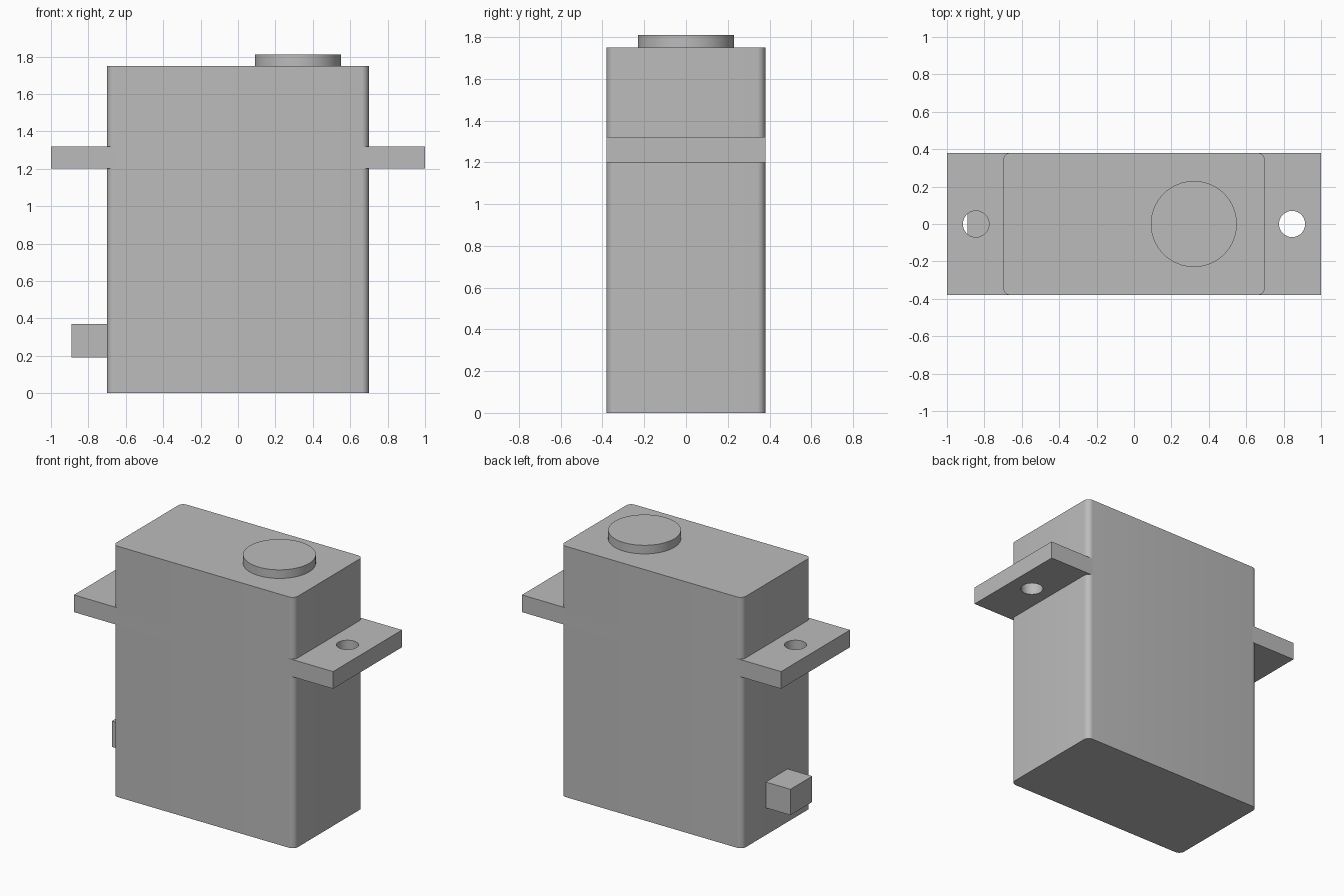
import bpy
import bmesh
import math
from mathutils import Matrix, Vector

default = bpy.data.objects.get("Cube")
if default:
    bpy.data.objects.remove(default, do_unlink=True)

# One grey plastic for every part
GREY = (0.5, 0.5, 0.5, 1.0)
plastic = bpy.data.materials.new("grey_plastic")
plastic.use_nodes = True
plastic.diffuse_color = GREY
shader = next(n for n in plastic.node_tree.nodes if n.type == "BSDF_PRINCIPLED")
shader.inputs["Base Color"].default_value = GREY


def add_object(name, bm):
    mesh = bpy.data.meshes.new(name)
    bm.to_mesh(mesh)
    bm.free()
    mesh.materials.append(plastic)
    obj = bpy.data.objects.new(name, mesh)
    bpy.context.collection.objects.link(obj)
    return obj


def box(name, low, high, corner=0.0):
    """Box between two corners, with optional rounded upright edges."""
    low, high = Vector(low), Vector(high)
    bm = bmesh.new()
    bmesh.ops.create_cube(bm, size=1)
    bmesh.ops.scale(bm, vec=high - low, verts=bm.verts)
    bmesh.ops.translate(bm, vec=(low + high) / 2, verts=bm.verts)
    if corner:
        upright = [e for e in bm.edges
                   if abs(e.verts[0].co.z - e.verts[1].co.z) > 0.01]
        bmesh.ops.bevel(bm, geom=upright, offset=corner, segments=8,
                        profile=0.5, affect="EDGES")
    return add_object(name, bm)


def cylinder(name, x, radius, bottom, top):
    bm = bmesh.new()
    bmesh.ops.create_cone(bm, cap_ends=True, segments=64, radius1=radius,
                          radius2=radius, depth=top - bottom,
                          matrix=Matrix.Translation((x, 0, (bottom + top) / 2)))
    return add_object(name, bm)


def activate(obj):
    bpy.ops.object.select_all(action="DESELECT")
    obj.select_set(True)
    bpy.context.view_layer.objects.active = obj


def drill(obj, x, radius, bottom, top):
    """Cut an upright round hole through an object."""
    cutter = cylinder("hole_cutter", x, radius, bottom, top)
    cutter.hide_render = True
    mod = obj.modifiers.new("hole", "BOOLEAN")
    mod.operation = "DIFFERENCE"
    mod.solver = "EXACT"
    mod.object = cutter
    activate(obj)
    bpy.ops.object.modifier_apply(modifier=mod.name)
    bpy.data.objects.remove(cutter, do_unlink=True)


# Main case with rounded upright corners
case = box("case", (-0.7, -0.38, 0), (0.7, 0.38, 1.75), corner=0.04)

# Mounting plate running through the case, with a screw hole in each ear
plate = box("mounting_plate", (-1, -0.38, 1.2), (1, 0.38, 1.32))
for side in (-1, 1):
    drill(plate, side * 0.845, 0.07, 1.1, 1.42)

# Output boss on top and cable stub low on the right side
boss = cylinder("output_boss", 0.32, 0.23, 1.75, 1.81)
stub = box("cable_stub", (-0.89, -0.12, 0.19), (-0.7, 0.12, 0.37))

for part in (case, plate, boss, stub):
    activate(part)
    bpy.ops.object.shade_smooth_by_angle(angle=math.radians(30))
